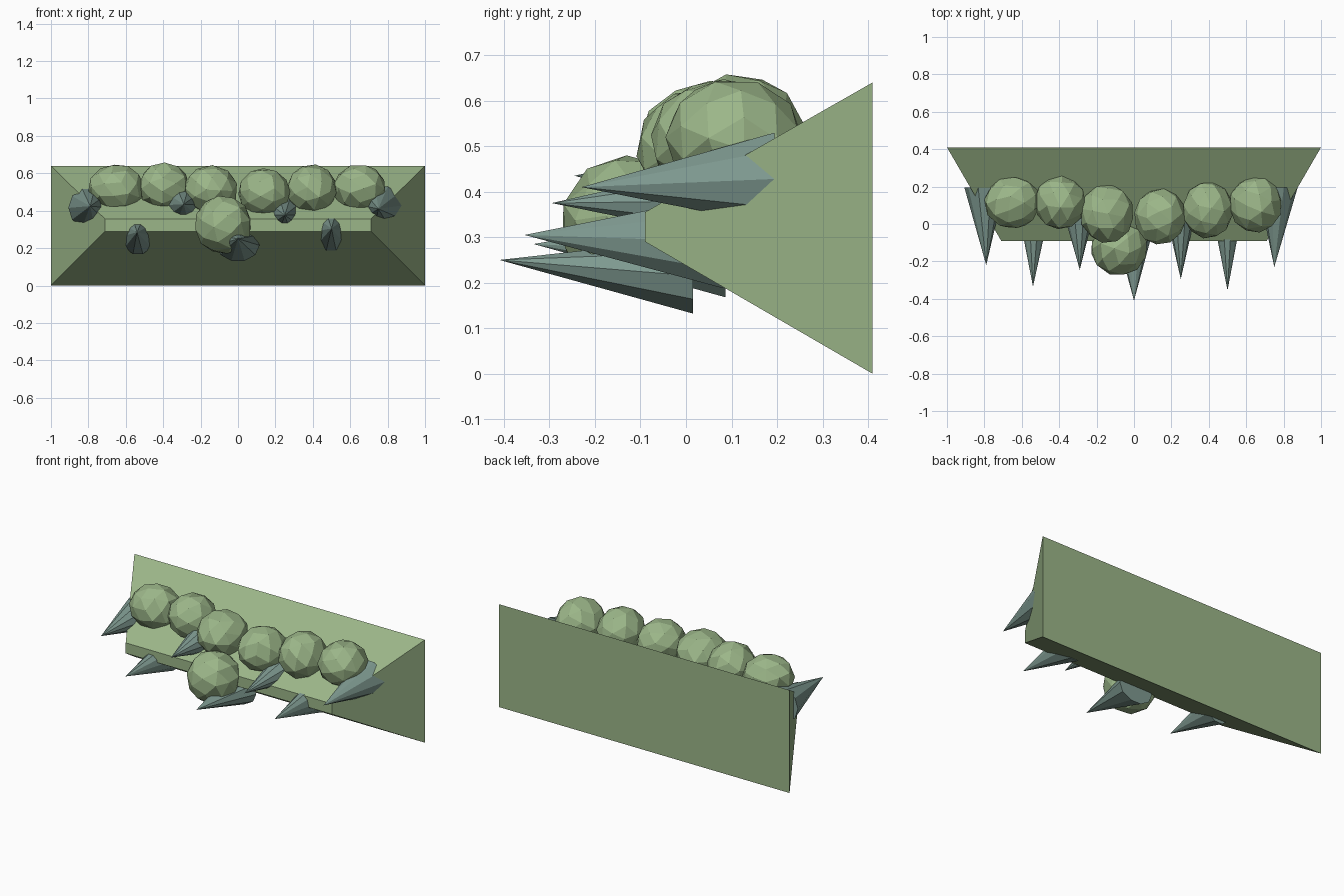
import bpy
import bmesh
import math
from mathutils import Euler, Matrix, Vector

cube = bpy.data.objects.get("Cube")
if cube:
    bpy.data.objects.remove(cube, do_unlink=True)


def material(name, color):
    mat = bpy.data.materials.new(name)
    mat.use_nodes = True
    mat.diffuse_color = color
    mat.node_tree.nodes["Principled BSDF"].inputs["Base Color"].default_value = color
    return mat


leaf = material("leaf green", (0.33, 0.47, 0.25, 1))
teal = material("thorn teal", (0.21, 0.32, 0.28, 1))


def finish(bm, name, mat):
    bmesh.ops.recalc_face_normals(bm, faces=bm.faces[:])
    mesh = bpy.data.meshes.new(name)
    bm.to_mesh(mesh)
    bm.free()
    mesh.materials.append(mat)
    obj = bpy.data.objects.new(name, mesh)
    bpy.context.collection.objects.link(obj)
    return obj


def block():
    """Wedge that tapers from a tall back panel to a narrow front strip."""
    bm = bmesh.new()
    bmesh.ops.create_cube(bm, size=2)
    for v in bm.verts:
        if v.co.y > 0:
            v.co = (v.co.x, 0.41, 0.64 if v.co.z > 0 else 0)
        else:
            v.co = (v.co.x * 0.71, -0.09, 0.355 if v.co.z > 0 else 0.29)
    finish(bm, "tapered_base", leaf)


def bush(name, center, radii, turn):
    """Faceted clump with some neighbouring facets merged."""
    bm = bmesh.new()
    bmesh.ops.create_icosphere(bm, subdivisions=2, radius=1)
    bmesh.ops.dissolve_limit(bm, angle_limit=math.radians(19),
                             verts=bm.verts[:], edges=bm.edges[:])
    bm.transform(Euler((turn, turn * 1.7, turn * 0.6)).to_matrix().to_4x4())
    bm.transform(Matrix.Translation(center) @ Matrix.Diagonal((*radii, 1)))
    finish(bm, name, leaf)


def thorn(name, tip, base, radii):
    """Cone from an upright base ring to a forward tip."""
    bm = bmesh.new()
    sides = 10
    ring = []
    for i in range(sides):
        a = math.tau * i / sides
        offset = Vector((radii[0] * math.cos(a), 0, radii[1] * math.sin(a)))
        ring.append(bm.verts.new(Vector(base) + offset))
    apex = bm.verts.new(tip)
    bm.faces.new(ring)
    for i in range(sides):
        bm.faces.new((ring[i], ring[(i + 1) % sides], apex))
    finish(bm, name, teal)


block()

# Row of clumps along the top, plus one hanging at the front
clumps = [
    ((-0.65, 0.115, 0.52), (0.152, 0.142, 0.13)),
    ((-0.395, 0.115, 0.528), (0.138, 0.145, 0.132)),
    ((-0.145, 0.055, 0.512), (0.146, 0.158, 0.132)),
    ((0.14, 0.04, 0.497), (0.14, 0.152, 0.132)),
    ((0.395, 0.075, 0.513), (0.135, 0.155, 0.136)),
    ((0.65, 0.105, 0.518), (0.142, 0.152, 0.132)),
    ((-0.08, -0.125, 0.325), (0.154, 0.154, 0.157)),
]
for i, (center, radii) in enumerate(clumps):
    bush(f"leaf_clump_{i + 1}", center, radii, 0.5 + i * 0.9)

# Forward-pointing thorns
thorns = [
    ((-0.79, -0.22, 0.425), (-0.80, 0.195, 0.415), (0.107, 0.107)),
    ((-0.54, -0.335, 0.285), (-0.535, 0.087, 0.263), (0.087, 0.1)),
    ((-0.29, -0.245, 0.435), (-0.295, 0.09, 0.43), (0.09, 0.09)),
    ((0, -0.41, 0.25), (0, 0.015, 0.215), (0.115, 0.087)),
    ((0.25, -0.295, 0.375), (0.25, 0.08, 0.38), (0.085, 0.085)),
    ((0.5, -0.355, 0.305), (0.498, 0.08, 0.29), (0.084, 0.107)),
    ((0.75, -0.23, 0.41), (0.768, 0.195, 0.428), (0.107, 0.107)),
]
for i, (tip, base, radii) in enumerate(thorns):
    thorn(f"thorn_{i + 1}", tip, base, radii)
